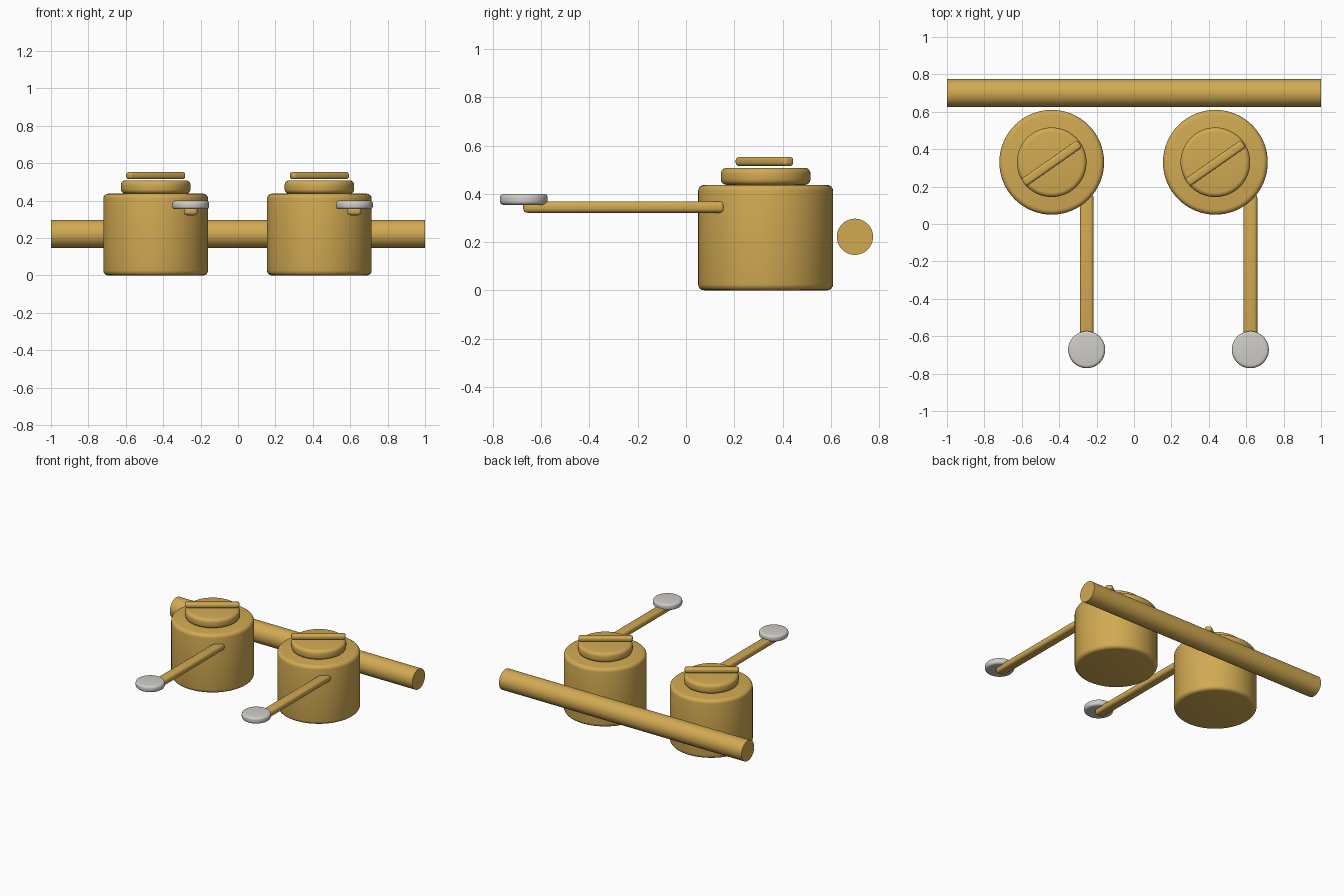
import bpy, math

if "Cube" in bpy.data.objects:
    bpy.data.objects.remove(bpy.data.objects["Cube"])


def material(name, rgb):
    m = bpy.data.materials.new(name)
    m.diffuse_color = (*rgb, 1)
    m.use_nodes = True
    m.node_tree.nodes["Principled BSDF"].inputs["Base Color"].default_value = m.diffuse_color
    return m


brass = material("brass", (0.64, 0.40, 0.085))
silver = material("silver", (0.63, 0.61, 0.58))


def finish(name, mat, bevel):
    ob = bpy.context.object
    ob.name = name
    ob.data.materials.append(mat)
    if bevel:
        b = ob.modifiers.new("rounded_edges", 'BEVEL')
        b.width = bevel
        b.segments = 4
        b.limit_method = 'ANGLE'
        b.angle_limit = math.radians(40)
        bpy.ops.object.modifier_apply(modifier=b.name)
    bpy.ops.object.shade_smooth_by_angle(angle=math.radians(35))
    return ob


def disc(name, x, y, r, z0, z1, mat, bevel):
    bpy.ops.mesh.primitive_cylinder_add(vertices=64, radius=r, depth=z1 - z0,
                                        location=(x, y, (z0 + z1) / 2))
    return finish(name, mat, bevel)


def block(name, loc, size, mat, bevel, turn=0):
    bpy.ops.mesh.primitive_cube_add(size=1, location=loc)
    bpy.context.object.scale = size
    bpy.ops.object.transform_apply(location=False, rotation=False, scale=True)
    bpy.context.object.rotation_euler.z = turn
    return finish(name, mat, bevel)


# Horizontal pipe behind the two units
bpy.ops.mesh.primitive_cylinder_add(vertices=64, radius=0.075, depth=2,
                                    location=(0, 0.70, 0.222),
                                    rotation=(0, math.pi / 2, 0))
finish("pipe", brass, 0)

# Two identical units: cup, cap, slanted grip, lever arm and finger button
for side, x in (("left", -0.44), ("right", 0.435)):
    disc(side + "_cup", x, 0.33, 0.28, 0, 0.437, brass, 0.026)
    disc(side + "_cap", x, 0.33, 0.186, 0.437, 0.508, brass, 0.024)
    block(side + "_grip", (x, 0.325, 0.534), (0.366, 0.048, 0.038), brass,
          0.014, math.radians(35))
    block(side + "_lever_arm", (x + 0.187, -0.2575, 0.345),
          (0.074, 0.835, 0.047), brass, 0.018)
    disc(side + "_button", x + 0.187, -0.672, 0.099, 0.354, 0.4, silver, 0.016)
